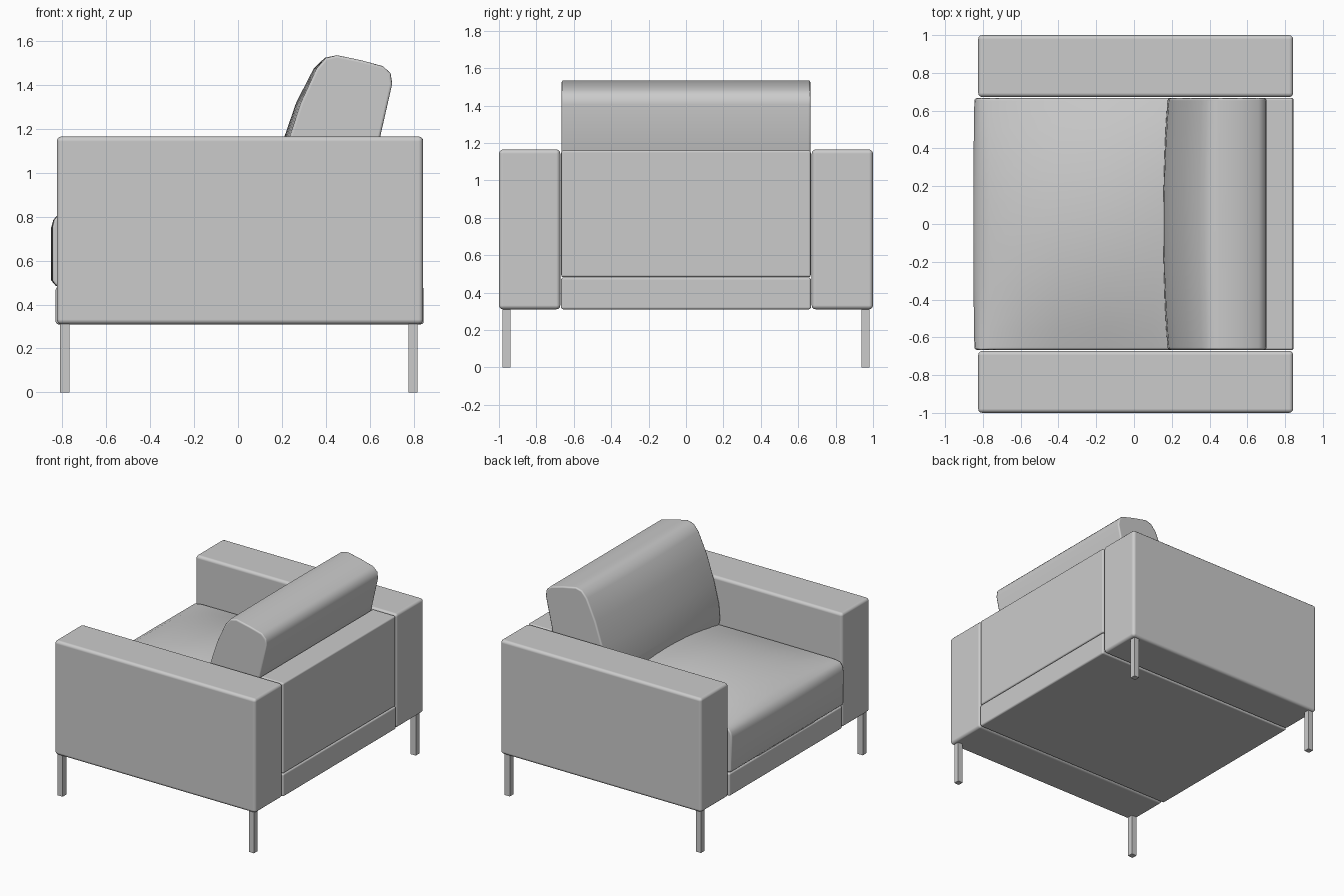
import bpy, bmesh

if "Cube" in bpy.data.objects:
    bpy.data.objects.remove(bpy.data.objects["Cube"])

def finish(name, bm, bevel, segs=3):
    bmesh.ops.recalc_face_normals(bm, faces=bm.faces)
    me = bpy.data.meshes.new(name)
    bm.to_mesh(me)
    bm.free()
    ob = bpy.data.objects.new(name, me)
    bpy.context.collection.objects.link(ob)
    if bevel:
        me.polygons.foreach_set("use_smooth", [True] * len(me.polygons))
        mod = ob.modifiers.new("rounded_edges", 'BEVEL')
        mod.width = bevel
        mod.segments = segs
        mod.limit_method = 'ANGLE'
        mod.angle_limit = 0.9
        mod.harden_normals = True
    return ob

def box(name, x0, x1, y0, y1, z0, z1, bevel=0.0):
    bm = bmesh.new()
    bmesh.ops.create_cube(bm, size=1)
    for v in bm.verts:
        v.co = ((x0 + x1) / 2 + v.co.x * (x1 - x0),
                (y0 + y1) / 2 + v.co.y * (y1 - y0),
                (z0 + z1) / 2 + v.co.z * (z1 - z0))
    return finish(name, bm, bevel)

def cushion(name, profile, half, n=12):
    """Loft an x/z profile across y; each point has a bulge (dx, dz) at mid width."""
    bm = bmesh.new()
    rings = []
    for i in range(n + 1):
        t = 2 * i / n - 1
        f = 1 - t * t
        rings.append([bm.verts.new((x + dx * f, t * half, z + dz * f))
                      for x, z, dx, dz in profile])
    m = len(profile)
    for a, b in zip(rings, rings[1:]):
        for j in range(m):
            k = (j + 1) % m
            bm.faces.new((a[j], a[k], b[k], b[j]))
    bm.faces.new(rings[0])
    bm.faces.new(rings[-1])
    return finish(name, bm, 0.012, 2)

# Arms and legs, mirrored left and right
for side, s in (("left", 1), ("right", -1)):
    y0, y1 = sorted((s * 0.672, s * 1.0))
    box(side + "_arm", -0.825, 0.843, y0, y1, 0.31, 1.165, 0.022)
    y0, y1 = sorted((s * 0.938, s * 0.98))
    box(side + "_front_leg", -0.81, -0.768, y0, y1, 0, 0.32)
    box(side + "_back_leg", 0.776, 0.818, y0, y1, 0, 0.32)

# Base rail and back panel between the arms
box("seat_base", -0.83, 0.845, -0.668, 0.668, 0.31, 0.48, 0.012)
box("back_panel", 0.65, 0.843, -0.667, 0.667, 0.482, 1.16, 0.012)

# Seat cushion with a crowned top
seat = [(-0.83, 0.485, 0, 0), (-0.845, 0.51, -0.006, 0), (-0.845, 0.75, -0.006, 0),
        (-0.838, 0.785, -0.003, 0), (-0.815, 0.812, 0, 0.003), (-0.76, 0.82, 0, 0.025),
        (-0.6, 0.82, 0, 0.07), (-0.4, 0.82, 0, 0.1), (-0.15, 0.82, 0, 0.115),
        (0.1, 0.82, 0, 0.1), (0.35, 0.82, 0, 0.06), (0.6, 0.82, 0, 0.01),
        (0.64, 0.79, 0, 0), (0.64, 0.485, 0, 0)]
cushion("seat_cushion", seat, 0.666)

# Leaning back cushion with a slightly bulged front
back = [(0.19, 0.80, 0, 0), (0.178, 0.86, -0.025, 0), (0.186, 0.97, -0.028, 0),
        (0.228, 1.14, -0.025, 0), (0.287, 1.32, -0.022, 0), (0.358, 1.475, -0.013, 0),
        (0.4, 1.523, -0.005, 0), (0.45, 1.535, 0, 0), (0.56, 1.512, 0, 0),
        (0.66, 1.485, 0, 0), (0.695, 1.452, 0, 0), (0.702, 1.405, 0, 0),
        (0.642, 1.14, 0, 0), (0.565, 0.80, 0, 0)]
cushion("back_cushion", back, 0.666)
